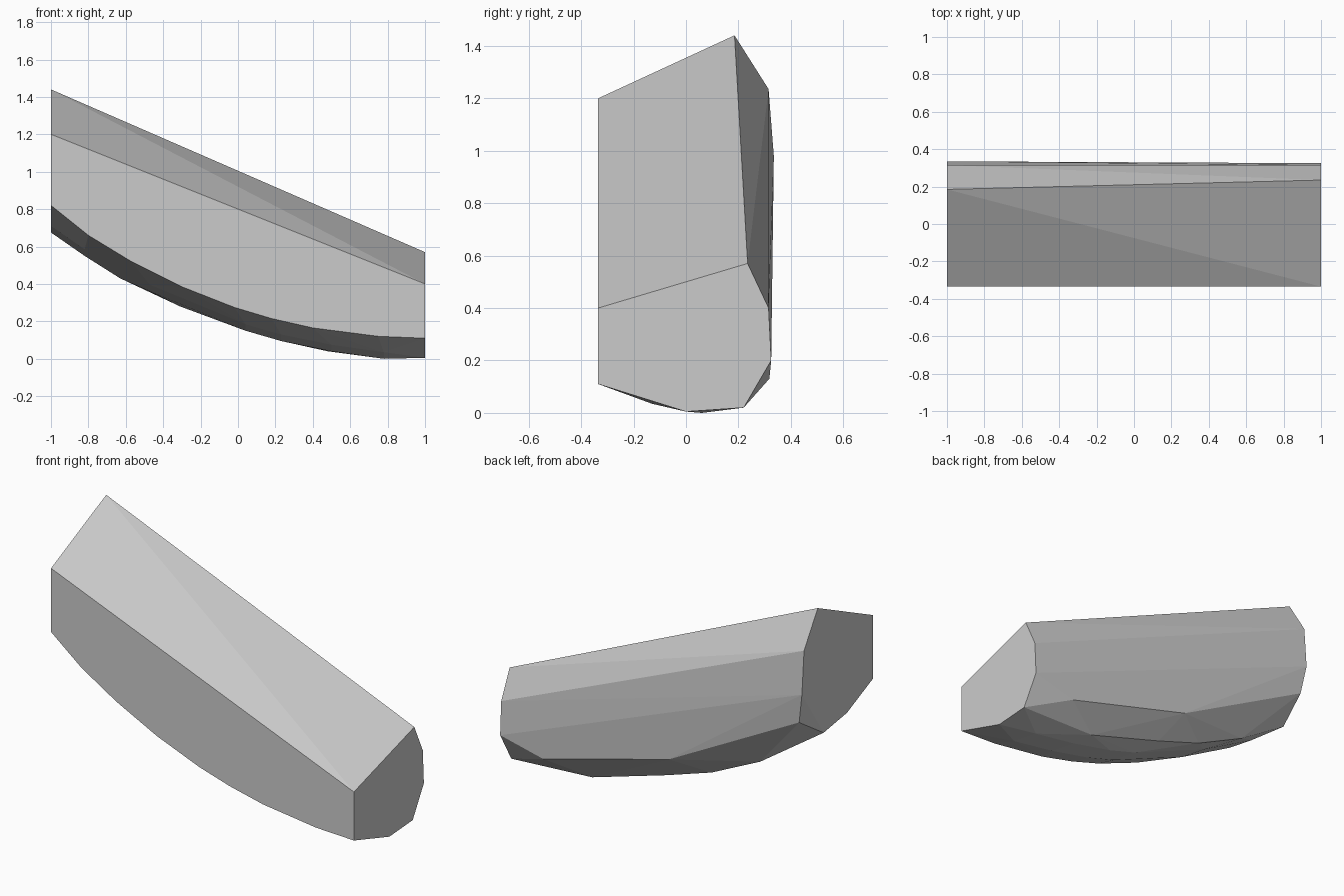
import bpy, bmesh

cube = bpy.data.objects.get("Cube")
if cube:
    bpy.data.objects.remove(cube, do_unlink=True)

FRONT = -0.335

# End outlines as (y, z)
high_end = [(FRONT, 1.2), (0.185, 1.44), (0.315, 1.235), (0.335, 0.98),
            (0.13, 0.675), (-0.09, 0.71), (FRONT, 0.82)]
low_end = [(FRONT, 0.4), (0.235, 0.57), (0.315, 0.4), (0.325, 0.2),
           (0.22, 0.02), (0, 0.005), (FRONT, 0.11)]

# Curved belly: (x, z) along the front edge, the keel and the rounded back corner
front_edge = [(-0.8, 0.66), (-0.57, 0.52), (-0.3, 0.385), (-0.02, 0.275),
              (0.18, 0.215), (0.4, 0.165), (0.75, 0.12)]
keel = [(-0.82, 0.55), (-0.47, 0.36), (0.04, 0.15), (0.23, 0.095),
        (0.5, 0.04), (0.78, 0)]
keel_back = [(-0.63, 0.43), (-0.31, 0.28), (-0.015, 0.185), (0.48, 0.04)]
back_corner = [(-0.97, 0.8), (-0.11, 0.35), (0.32, 0.24), (0.72, 0.13)]

points = [(-1, y, z) for y, z in high_end] + [(1, y, z) for y, z in low_end]
for y, line in ((FRONT, front_edge), (0.06, keel), (0.2, keel_back), (0.318, back_corner)):
    points += [(x, y, z) for x, z in line]
points += [(x, -0.13, z + 0.035) for x, z in keel]

# Wrap a faceted solid around the outlines and merge flat areas
bm = bmesh.new()
for p in points:
    bm.verts.new(p)
hull = bmesh.ops.convex_hull(bm, input=bm.verts)
loose = {v for v in hull["geom_interior"] + hull["geom_unused"]
         if isinstance(v, bmesh.types.BMVert) and not v.link_faces}
bmesh.ops.delete(bm, geom=list(loose), context="VERTS")
bmesh.ops.dissolve_limit(bm, angle_limit=0.01, verts=bm.verts, edges=bm.edges)
bmesh.ops.recalc_face_normals(bm, faces=bm.faces)

mesh = bpy.data.meshes.new("curved_block")
bm.to_mesh(mesh)
bm.free()
block = bpy.data.objects.new("curved_block", mesh)
bpy.context.collection.objects.link(block)

# Plain grey surface
grey = bpy.data.materials.new("grey")
grey.use_nodes = True
colour = (0.6, 0.6, 0.6, 1)
grey.diffuse_color = colour
grey.node_tree.nodes["Principled BSDF"].inputs["Base Color"].default_value = colour
mesh.materials.append(grey)
